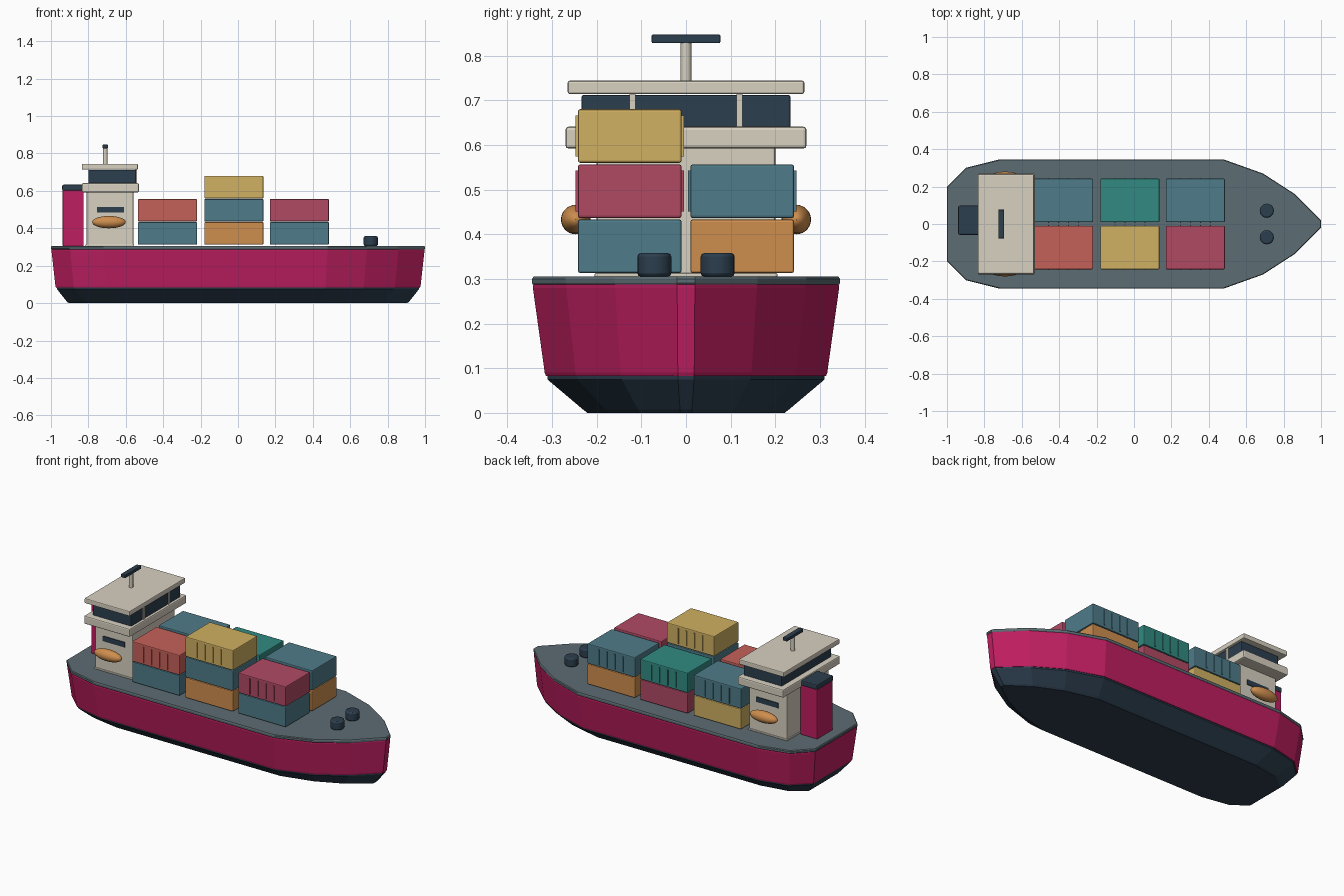
import bpy, bmesh, math

if "Cube" in bpy.data.objects:
    bpy.data.objects.remove(bpy.data.objects["Cube"], do_unlink=True)


def material(name, rgb):
    # 8-bit display colour to linear
    col = [((c / 255 + 0.055) / 1.055) ** 2.4 for c in rgb] + [1]
    m = bpy.data.materials.new(name)
    m.use_nodes = True
    m.diffuse_color = col
    m.node_tree.nodes["Principled BSDF"].inputs["Base Color"].default_value = col
    return m


magenta = material("magenta paint", (190, 30, 96))
navy = material("dark navy", (44, 62, 78))
deck_grey = material("deck grey", (92, 108, 114))
cream = material("cream", (216, 209, 193))
blue = material("steel blue", (79, 124, 138))
green = material("sea green", (50, 138, 130))
red = material("brick red", (197, 96, 88))
yellow = material("sand yellow", (208, 176, 98))
crimson = material("crimson", (176, 74, 100))
orange = material("orange", (206, 142, 78))


def finish(bm, name, mat, bevel=0, smooth=False):
    bmesh.ops.recalc_face_normals(bm, faces=bm.faces)
    me = bpy.data.meshes.new(name)
    bm.to_mesh(me)
    bm.free()
    me.materials.append(mat)
    ob = bpy.data.objects.new(name, me)
    bpy.context.collection.objects.link(ob)
    if bevel:
        mod = ob.modifiers.new("soft edges", "BEVEL")
        mod.width, mod.segments, mod.limit_method = bevel, 2, "ANGLE"
        mod.angle_limit = math.radians(40)
    if smooth:
        bpy.ops.object.select_all(action="DESELECT")
        ob.select_set(True)
        bpy.context.view_layer.objects.active = ob
        bpy.ops.object.shade_smooth_by_angle(angle=math.radians(35))
    return ob


def add_box(bm, x, y, z):
    """Box from (low, high) pairs."""
    verts = bmesh.ops.create_cube(bm, size=1)["verts"]
    for v in verts:
        for i, (lo, hi) in enumerate((x, y, z)):
            v.co[i] = (lo + hi) / 2 + v.co[i] * (hi - lo)


def box(name, mat, x, y, z, bevel=0.005):
    bm = bmesh.new()
    add_box(bm, x, y, z)
    return finish(bm, name, mat, bevel)


def cylinder(name, mat, x, y, z, radius, bevel=0):
    bm = bmesh.new()
    bmesh.ops.create_cone(bm, cap_ends=True, segments=20, radius1=radius,
                          radius2=radius, depth=z[1] - z[0])
    bmesh.ops.translate(bm, verts=bm.verts, vec=(x, y, sum(z) / 2))
    return finish(bm, name, mat, bevel, True)


# Half outline of the deck, mirrored to a closed plan
half = [(-1, 0.2), (-0.9, 0.3), (-0.72, 0.345), (0.48, 0.345),
        (0.69, 0.27), (0.86, 0.16), (1, 0.02)]
plan = half + [(x, -y) for x, y in reversed(half)]


def loft(name, mat, levels, bevel=0):
    """Stack scaled copies of the plan; levels are (z, x scale, y scale)."""
    bm = bmesh.new()
    rings = [[bm.verts.new((x * sx, y * sy, z)) for x, y in plan]
             for z, sx, sy in levels]
    n = len(plan)
    for a, b in zip(rings, rings[1:]):
        for i in range(n):
            j = (i + 1) % n
            bm.faces.new((a[i], a[j], b[j], b[i]))
    bm.faces.new(rings[0])
    bm.faces.new(rings[-1])
    return finish(bm, name, mat, bevel)


# Hull
loft("lower_hull", navy, [(0, 0.905, 0.64), (0.008, 0.915, 0.67),
                          (0.075, 0.968, 0.9), (0.085, 0.97, 0.9)])
loft("upper_hull", magenta, [(0.083, 0.973, 0.91), (0.09, 0.976, 0.917),
                             (0.28, 0.997, 0.994), (0.29, 0.997, 0.99)])
loft("deck", deck_grey, [(0.287, 0.997, 0.993), (0.291, 1, 1),
                         (0.3, 1, 1), (0.305, 0.996, 0.99)])

# Cargo stacks: column start, side, colours from the bottom up
stacks = [(-0.535, -1, (blue, red)),
          (-0.18, -1, (orange, blue, yellow)),
          (0.17, -1, (blue, crimson)),
          (-0.535, 1, (yellow, blue)),
          (-0.18, 1, (crimson, green)),
          (0.17, 1, (orange, blue))]
for n, (x, side, colours) in enumerate(stacks):
    ys = sorted((side * 0.01, side * 0.242))
    for level, mat in enumerate(colours):
        z = 0.313 + level * 0.1235
        label = f"container_{n + 1}_{level + 1}"
        box(label, mat, (x, x + 0.316), ys, (z, z + 0.12))
        if level == len(colours) - 1:
            # Upright ribs on the long sides of the top container
            bm = bmesh.new()
            for k in (-3, -1, 1, 3):
                cx = x + 0.158 + k * 0.0267
                for y in ys:
                    add_box(bm, (cx - 0.003, cx + 0.003),
                            (y - 0.005, y + 0.005), (z + 0.014, z + 0.106))
            finish(bm, label + "_ribs", mat)

# Deckhouse and bridge
box("deckhouse_base", cream, (-0.815, -0.555), (-0.205, 0.205), (0.303, 0.313), 0.003)
box("deckhouse", cream, (-0.81, -0.56), (-0.2, 0.2), (0.305, 0.6))
box("bridge_floor", cream, (-0.835, -0.53), (-0.27, 0.27), (0.592, 0.641), 0.007)
box("bridge_glass", navy, (-0.8, -0.545), (-0.234, 0.234), (0.635, 0.712))
box("bridge_roof", cream, (-0.835, -0.535), (-0.265, 0.265), (0.714, 0.744))
for side, label in ((-1, "right"), (1, "left")):
    y = side * 0.12
    box(f"window_post_{label}", cream, (-0.55, -0.54), (y - 0.007, y + 0.007),
        (0.638, 0.716), 0)
    y = side * 0.201
    box(f"side_window_{label}", navy, (-0.755, -0.61), (y - 0.004, y + 0.004),
        (0.485, 0.515), 0)

    # Lifeboat
    bm = bmesh.new()
    bmesh.ops.create_uvsphere(bm, u_segments=24, v_segments=14, radius=1)
    bmesh.ops.scale(bm, verts=bm.verts, vec=(0.09, 0.033, 0.033))
    bmesh.ops.translate(bm, verts=bm.verts, vec=(-0.69, side * 0.247, 0.433))
    finish(bm, f"lifeboat_{label}", orange, 0, True)

    # Bow bollard
    cylinder(f"bollard_{label}", navy, 0.71, side * 0.071, (0.305, 0.358), 0.038, 0.008)

# Mast with radar bar
cylinder("mast", cream, -0.71, 0, (0.74, 0.832), 0.012)
box("radar_bar", navy, (-0.725, -0.695), (-0.077, 0.077), (0.828, 0.847), 0.003)

# Funnel
box("funnel", magenta, (-0.938, -0.825), (-0.055, 0.095), (0.305, 0.605))
box("funnel_cap", navy, (-0.94, -0.823), (-0.058, 0.098), (0.6, 0.633), 0.008)
